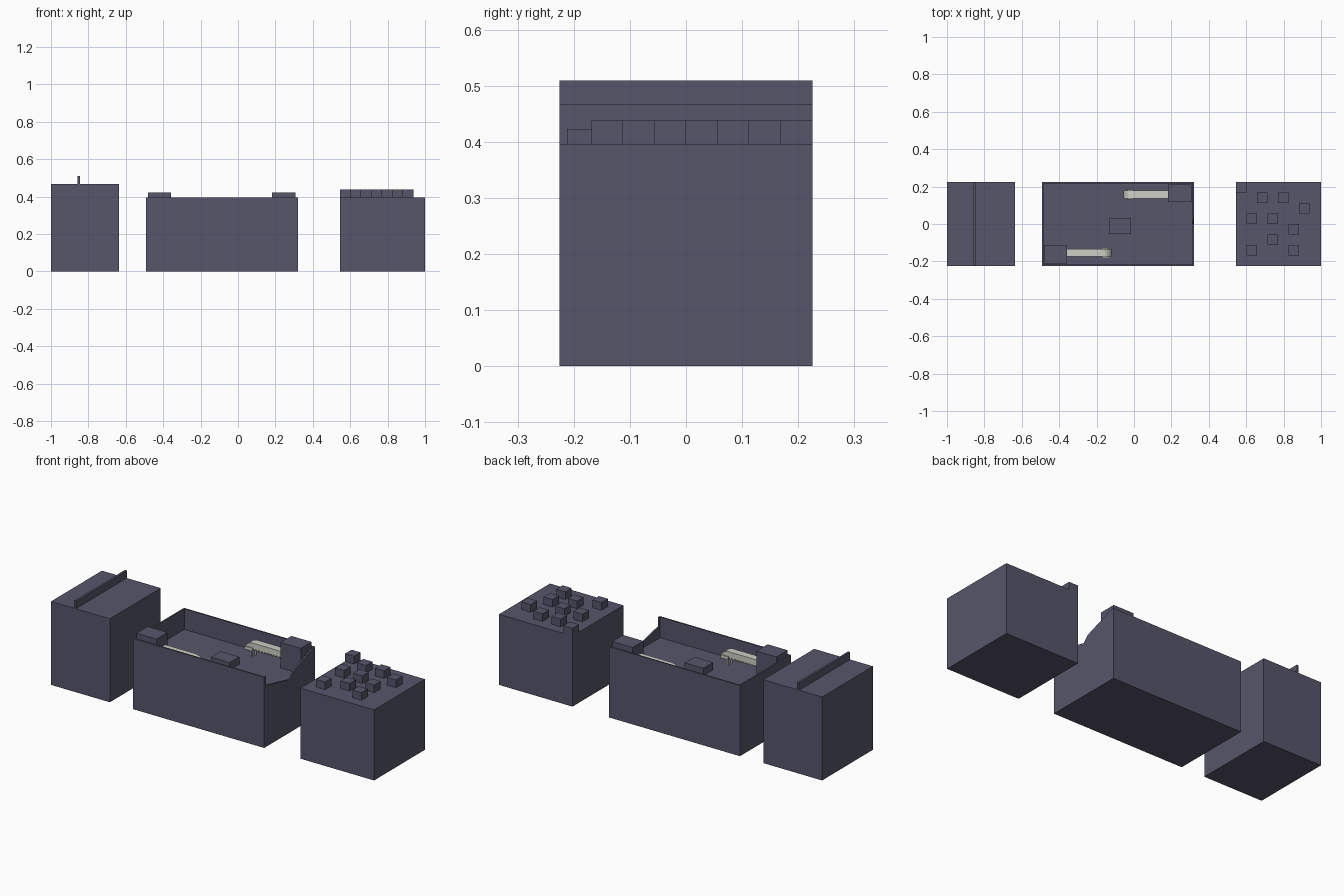
import bpy, bmesh, math
from mathutils import Matrix

if "Cube" in bpy.data.objects:
    bpy.data.objects.remove(bpy.data.objects["Cube"])


def material(name, rgb):
    m = bpy.data.materials.new(name)
    m.diffuse_color = (*rgb, 1)
    m.use_nodes = True
    m.node_tree.nodes["Principled BSDF"].inputs["Base Color"].default_value = m.diffuse_color
    return m


SLATE = material("slate", (0.095, 0.092, 0.145))
PALE = material("pale_grey", (0.62, 0.62, 0.56))


def make_object(name, bm, mat):
    bmesh.ops.recalc_face_normals(bm, faces=bm.faces)
    me = bpy.data.meshes.new(name)
    bm.to_mesh(me)
    bm.free()
    me.materials.append(mat)
    ob = bpy.data.objects.new(name, me)
    bpy.context.collection.objects.link(ob)
    return ob


def add_box(bm, x0, x1, y0, y1, z0, z1):
    mat = (Matrix.Translation(((x0 + x1) / 2, (y0 + y1) / 2, (z0 + z1) / 2))
           @ Matrix.Diagonal((x1 - x0, y1 - y0, z1 - z0, 1)))
    bmesh.ops.create_cube(bm, size=1, matrix=mat)


def box(name, *bounds, mat=SLATE):
    bm = bmesh.new()
    add_box(bm, *bounds)
    return make_object(name, bm, mat)


def extrude_profile(bm, points, offset):
    """Fill a closed outline of 3D points and extrude it by offset."""
    face = bm.faces.new([bm.verts.new(p) for p in points])
    ext = bmesh.ops.extrude_face_region(bm, geom=[face], use_keep_orig=True)
    verts = [v for v in ext["geom"] if isinstance(v, bmesh.types.BMVert)]
    bmesh.ops.translate(bm, verts=verts, vec=offset)


D = 0.225        # half depth of every block
FLOOR = 0.28     # tray floor height
RIM = 0.395      # tray rim height

# Left block with a thin fin across it
box("left_block", -1, -0.636, -D, D, 0, 0.467)
box("left_fin", -0.858, -0.846, -D, D, 0.467, 0.509)

# Right block with studs scattered on an 8 x 8 grid
box("right_block", 0.545, 1, -D, D, 0, RIM)
cell = 0.45 / 8
for i, j in [(0, 7), (2, 6), (4, 6), (6, 5), (1, 4), (3, 4), (5, 3), (3, 2), (1, 1), (5, 1)]:
    x, y = 0.545 + i * cell, -D + j * cell
    box("stud", x, x + cell, y, y + cell, RIM, 0.438)

# Middle tray: box with its top inset and sunk
bm = bmesh.new()
add_box(bm, -0.492, 0.32, -D, D, 0, RIM)
bm.normal_update()
top = max(bm.faces, key=lambda f: f.calc_center_median().z)
bmesh.ops.inset_region(bm, faces=[top], thickness=0.012)
walls = bmesh.ops.extrude_face_region(bm, geom=[top])
bmesh.ops.translate(bm, vec=(0, 0, FLOOR - RIM),
                    verts=[v for v in walls["geom"] if isinstance(v, bmesh.types.BMVert)])
if top.is_valid:
    bmesh.ops.delete(bm, geom=[top], context="FACES_ONLY")
tray = make_object("tray", bm, SLATE)

# Sloping notch cut out of the tray's right wall
bm = bmesh.new()
outline = [(-0.211, 0.345), (0.0, 0.297), (0.032, 0.33), (0.211, RIM), (0.211, 0.45), (-0.211, 0.45)]
extrude_profile(bm, [(0.298, y, z) for y, z in outline], (0.05, 0, 0))
cutter = make_object("notch_cutter", bm, SLATE)
mod = tray.modifiers.new("notch", "BOOLEAN")
mod.operation, mod.object, mod.solver = "DIFFERENCE", cutter, "EXACT"
bpy.context.view_layer.objects.active = tray
bpy.ops.object.modifier_apply(modifier="notch")
bpy.data.objects.remove(cutter)

# Centre pad and the two corner housings
box("centre_pad", -0.13, -0.015, -0.053, 0.033, FLOOR, 0.322)
box("left_housing", -0.48, -0.357, -0.212, -0.113, FLOOR, 0.423)
box("right_housing", 0.182, 0.307, 0.117, 0.212, FLOOR, 0.423)


def bent_arm(name, centre_x, y, direction):
    """Flat arm leaving a housing, bending down at the tip, with legs and teeth."""
    bm = bmesh.new()
    upper, lower = [(0, 0.362)], [(0, 0.328)]
    for k in range(7):
        a = math.pi / 2 * (1 - k / 6)
        upper.append((0.188 + 0.05 * math.cos(a), 0.312 + 0.05 * math.sin(a)))
        lower.append((0.188 + 0.018 * math.cos(a), 0.312 + 0.016 * math.sin(a)))
    extrude_profile(bm, [(x, -0.021, z) for x, z in upper + lower[::-1]], (0, 0.042, 0))
    # teeth along the underside
    for k in range(10):
        x = 0.01 + k * 0.018
        add_box(bm, x, x + 0.008, -0.021, 0.021, 0.32, 0.329)
    # wider lip on the tip and two legs
    for s in (-1, 1):
        add_box(bm, 0.185, 0.232, s * 0.021, s * 0.027, 0.318, 0.335)
        add_box(bm, 0.19, 0.198, s * 0.012, s * 0.018, FLOOR, 0.332)
    ob = make_object(name, bm, PALE)
    ob.location = (centre_x, y, 0)
    ob.rotation_euler.z = 0 if direction > 0 else math.pi


bent_arm("left_arm", -0.357, -0.154, 1)
bent_arm("right_arm", 0.182, 0.158, -1)
